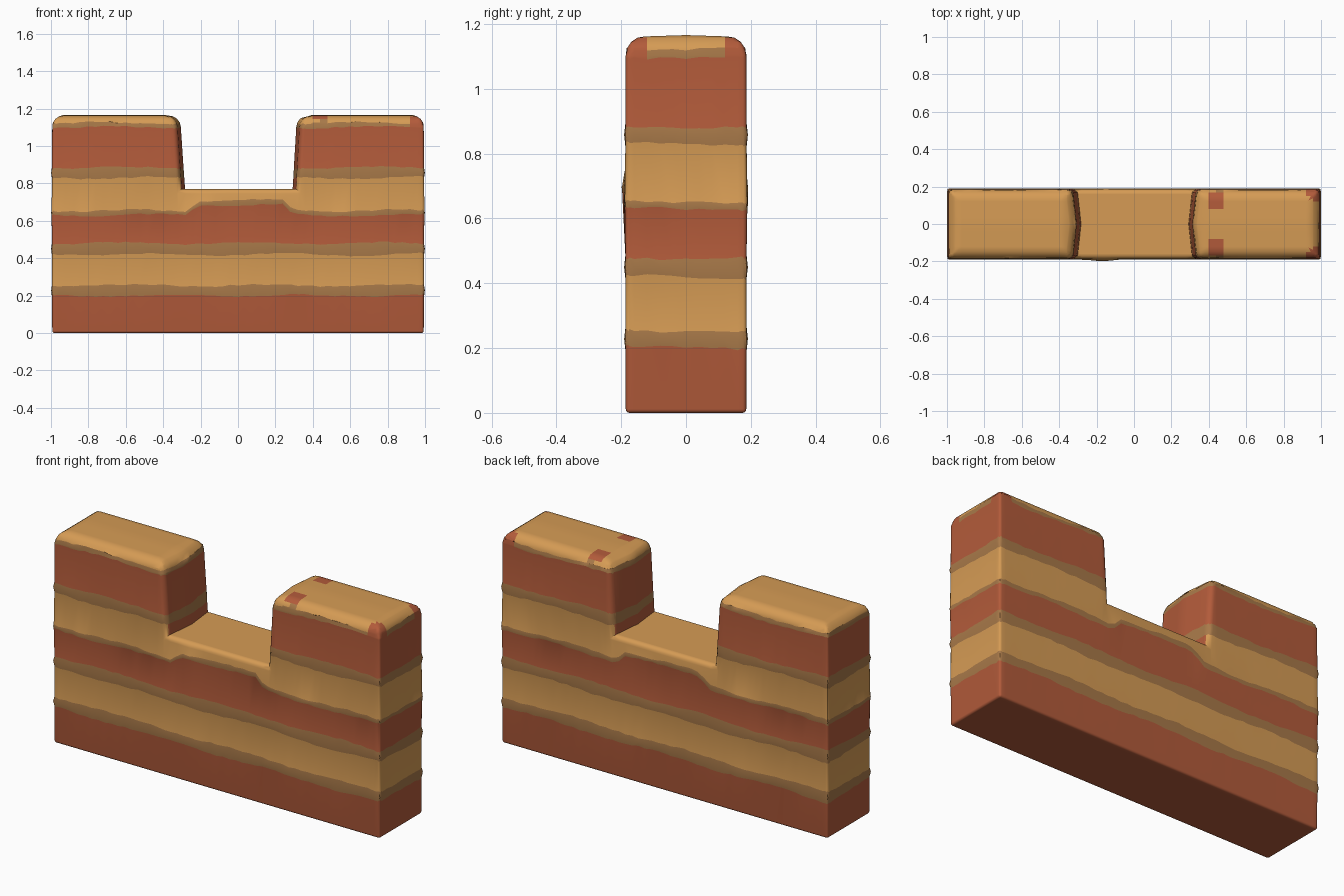
import bpy, bmesh, math, random
from mathutils import Vector

if "Cube" in bpy.data.objects:
    bpy.data.objects.remove(bpy.data.objects["Cube"])

random.seed(4)


def material(name, rgb):
    m = bpy.data.materials.new(name)
    m.diffuse_color = (*rgb, 1)
    m.use_nodes = True
    m.node_tree.nodes["Principled BSDF"].inputs["Base Color"].default_value = m.diffuse_color
    return m


RED, MID, TAN = 0, 1, 2
mats = [material("red_clay", (0.45, 0.105, 0.043)),
        material("brown_seam", (0.39, 0.19, 0.066)),
        material("tan_sandstone", (0.67, 0.33, 0.09))]

# strata: upper limit of each layer and its colour
strata = [(0.20, RED), (0.255, MID), (0.42, TAN), (0.48, MID), (0.63, RED),
          (0.655, MID), (0.83, TAN), (0.885, MID), (1.10, RED), (1.122, MID), (9, TAN)]
seams = [0.228, 0.45, 0.643, 0.858]

# notched wall profile, extruded front to back
EX, D, H, FLOOR = 0.993, 0.186, 1.163, 0.77
profile = [(-EX, 0), (EX, 0), (EX, H), (0.335, H), (0.312, FLOOR),
           (-0.303, FLOOR), (-0.33, H), (-EX, H)]
bm = bmesh.new()
front = [bm.verts.new((x, -D, z)) for x, z in profile]
back = [bm.verts.new((x, D, z)) for x, z in profile]
bm.faces.new(front)
bm.faces.new(back[::-1])
n = len(profile)
for i in range(n):
    j = (i + 1) % n
    bm.faces.new((front[j], front[i], back[i], back[j]))
bmesh.ops.recalc_face_normals(bm, faces=bm.faces)

# rounding strength of each edge
layer = bm.edges.layers.float.new("bevel_weight_edge")
for e in bm.edges:
    a, b = e.verts
    c = (a.co + b.co) / 2
    if c.z > H - 0.01:
        w = 0.06                      # tower tops
    elif c.z < 0.01:
        w = 0.012                     # base
    elif abs(c.x) > 0.9:
        w = 0.012                     # outer uprights
    elif abs(c.z - FLOOR) < 0.01 and abs(c.x) > 0.2:
        w = 0.0                       # inside corner of the notch
    else:
        w = 0.025                     # notch rim
    e[layer] = w / 0.06
mesh = bpy.data.meshes.new("striped_rock_wall")
bm.to_mesh(mesh)
bm.free()
wall = bpy.data.objects.new("striped_rock_wall", mesh)
bpy.context.collection.objects.link(wall)
bev = wall.modifiers.new("rounding", 'BEVEL')
bev.limit_method = 'WEIGHT'
bev.width = 0.06
bev.segments = 4
bpy.context.view_layer.update()
rounded = wall.evaluated_get(bpy.context.evaluated_depsgraph_get())
bm = bmesh.new()
bm.from_mesh(rounded.to_mesh())
rounded.to_mesh_clear()
wall.modifiers.clear()


# slice at the strata and into a fine grid
def cut(axis, value):
    co, no = Vector(), Vector()
    co[axis] = value
    no[axis] = 1
    bmesh.ops.bisect_plane(bm, geom=bm.verts[:] + bm.edges[:] + bm.faces[:],
                           dist=1e-5, plane_co=co, plane_no=no)


for z in [s[0] for s in strata[:-1]] + seams:
    cut(2, z)
for i in range(49):
    cut(0, -0.961 + i * 0.04)
for i in range(-4, 5):
    cut(1, i * 0.04)
bm.normal_update()

# small irregular weathering spots on the right tower: centre, radius, colour
spots = [((0.44, s * 0.13, 1.15), 0.045, RED) for s in (-1, 1)]
spots += [((0.975, s * 0.165, 1.12), 0.06, RED) for s in (-1, 1)]
spots += [((0.45, s * 0.187, 1.09), 0.05, MID) for s in (-1, 1)]

for f in bm.faces:
    c = f.calc_center_median()
    mat = next(m for top, m in strata if c.z < top)
    if abs(c.x) < 0.36 and abs(f.normal.x) > 0.9 and c.z < 0.83:
        mat = RED                     # foot of the notch walls
    for p, r, m in spots:
        if (c - Vector(p)).length < r:
            mat = m
    f.material_index = mat
    f.smooth = True

# ragged strata lines, bulging seams, pointed notch walls, gently domed tops
limits = [s[0] for s in strata[:-1]]
moves = []
for v in bm.verts:
    x, y, z = v.co
    nx, ny, nz = v.normal
    p = v.co.copy()
    if abs(nz) < 0.5 and any(abs(z - t) < 1e-4 for t in limits):
        p.z += 0.006 * math.sin(9 * x + 31 * z + 7 * y) + random.uniform(-0.004, 0.004)
    if abs(y) > 0.18 and 0.62 < z < 0.66:
        k = max(0, min(1, (0.29 - abs(x - 0.01)) / 0.07))
        p.z += 0.055 * k * k * (3 - 2 * k)
    bulge = max([max(0, 1 - abs(z - s) / 0.035) for s in seams])
    if abs(y) > 0.18 and abs(ny) > 0.5:
        p.y += math.copysign(0.005 * bulge, y)
    if abs(x) > 0.98 and abs(nx) > 0.5:
        p.x += math.copysign(0.006 * bulge, x)
    if 0.28 < abs(x) < 0.37 and z > FLOOR - 0.005:
        p.x -= math.copysign(0.02 * max(0, 1 - abs(y) / D), x)
    if z > H - 0.004:
        p.z += 0.003 - 0.006 * abs(y) / D
    if y < -0.18 and 0.62 < z < 0.76:  # small lump on the front
        p.y -= 0.009 * max(0, 1 - math.hypot(x + 0.17, p.z - 0.69) / 0.09)
    moves.append(p)
for v, p in zip(bm.verts, moves):
    v.co = p

bmesh.ops.triangulate(bm, faces=[f for f in bm.faces if len(f.verts) > 4])
bm.to_mesh(mesh)
bm.free()
for m in mats:
    mesh.materials.append(m)
mesh.set_sharp_from_angle(angle=math.radians(45))
